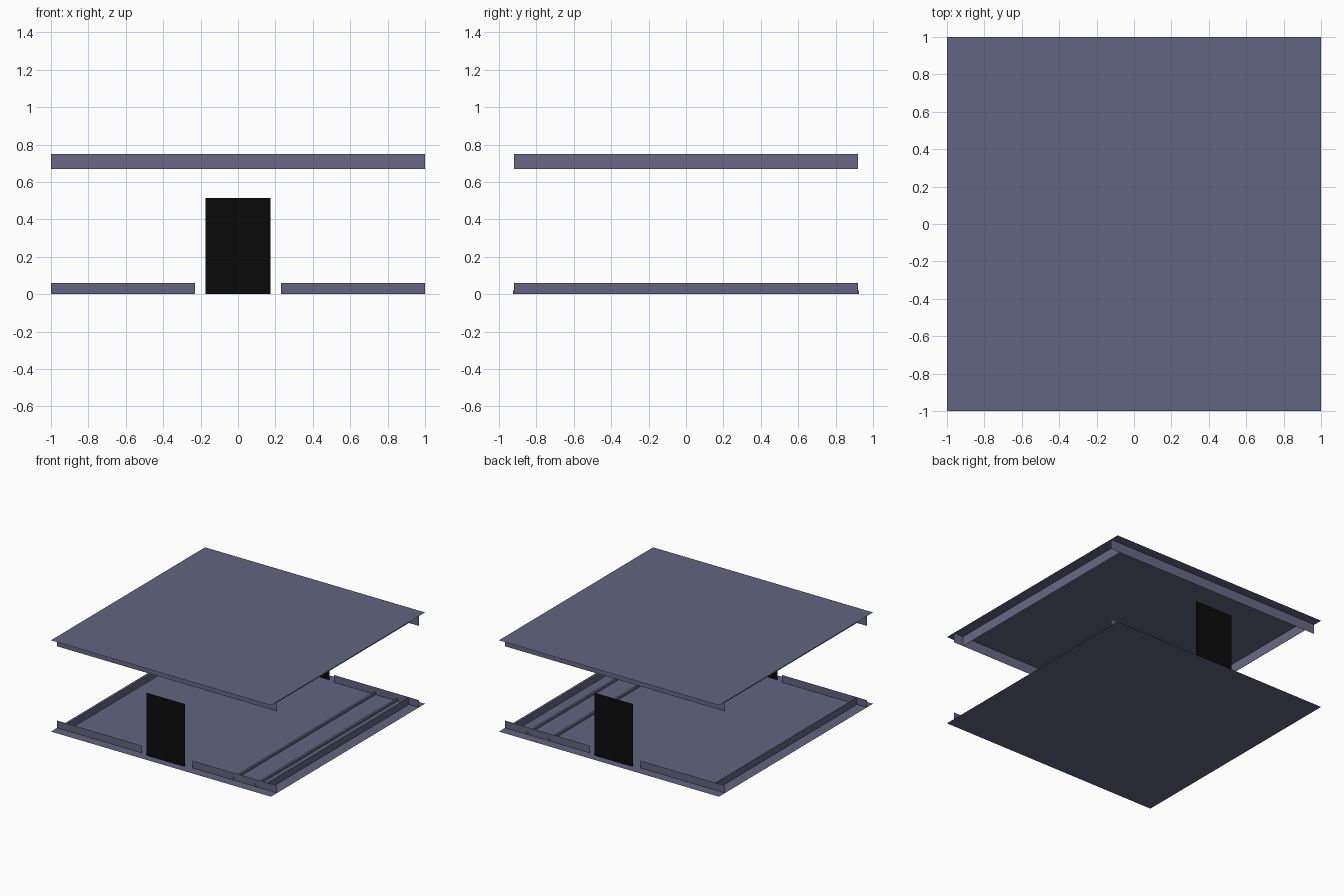
import bpy
from mathutils import Vector

if "Cube" in bpy.data.objects:
    bpy.data.objects.remove(bpy.data.objects["Cube"])


def material(name, rgb):
    m = bpy.data.materials.new(name)
    m.diffuse_color = (*rgb, 1)
    m.use_nodes = True
    m.node_tree.nodes["Principled BSDF"].inputs["Base Color"].default_value = m.diffuse_color
    return m


SLATE = material("slate_blue", (0.120, 0.130, 0.220))
VIOLET = material("violet_grey", (0.140, 0.140, 0.245))
BLACK = material("black", (0.003, 0.003, 0.003))


def mesh_object(name, verts, faces, mat):
    me = bpy.data.meshes.new(name)
    me.from_pydata(verts, [], faces)
    me.materials.append(mat)
    ob = bpy.data.objects.new(name, me)
    bpy.context.collection.objects.link(ob)
    return ob


def sheet(name, origin, u, v, mat):
    """Thin rectangular panel spanned by edges u and v."""
    o, u, v = Vector(origin), Vector(u), Vector(v)
    return mesh_object(name, [o, o + u, o + u + v, o + v], [(0, 1, 2, 3)], mat)


def box(name, lo, hi, mat):
    verts = [(x, y, z) for x in (lo[0], hi[0]) for y in (lo[1], hi[1]) for z in (lo[2], hi[2])]
    faces = [(0, 1, 3, 2), (4, 6, 7, 5), (0, 4, 5, 1), (2, 3, 7, 6), (0, 2, 6, 4), (1, 5, 7, 3)]
    return mesh_object(name, verts, faces, mat)


ROOF_Z, BEAM_H, WALL_H = 0.75, 0.08, 0.06
WALL_Y, WALL_X, GAP, DOOR = 0.92, 0.91, 0.23, 0.175

# Floor and roof slabs
sheet("floor", (-1, -1, 0), (2, 0, 0), (0, 2, 0), SLATE)
sheet("roof", (-1, -1, ROOF_Z), (2, 0, 0), (0, 2, 0), SLATE)

for s, side in ((-1, "front"), (1, "back")):
    # Low walls either side of the doorway, and the beam under the roof
    for x0, part in ((-1, "left"), (GAP, "right")):
        sheet(f"{side}_{part}_wall", (x0, s * WALL_Y, 0), (1 - GAP, 0, 0), (0, 0, WALL_H), SLATE)
    sheet(f"{side}_roof_beam", (-1, s * WALL_Y, ROOF_Z - BEAM_H), (2, 0, 0), (0, 0, BEAM_H), VIOLET)
    # Door panel
    sheet(f"{side}_door", (-DOOR, s * 0.935, 0), (2 * DOOR, 0, 0), (0, 0, 0.515), BLACK)

for s, side in ((-1, "left"), (1, "right")):
    # Side walls and side roof beams
    sheet(f"{side}_wall", (s * WALL_X, -WALL_Y, 0), (0, 2 * WALL_Y, 0), (0, 0, WALL_H), SLATE)
    sheet(f"{side}_roof_beam", (s * WALL_X, -WALL_Y, ROOF_Z - BEAM_H),
          (0, 2 * WALL_Y, 0), (0, 0, BEAM_H), VIOLET)

# Floor rails running front to back
for x in (0.6, 0.8):
    box("floor_rail", (x - 0.009, -0.925, 0.002), (x + 0.009, 0.925, 0.02), SLATE)
